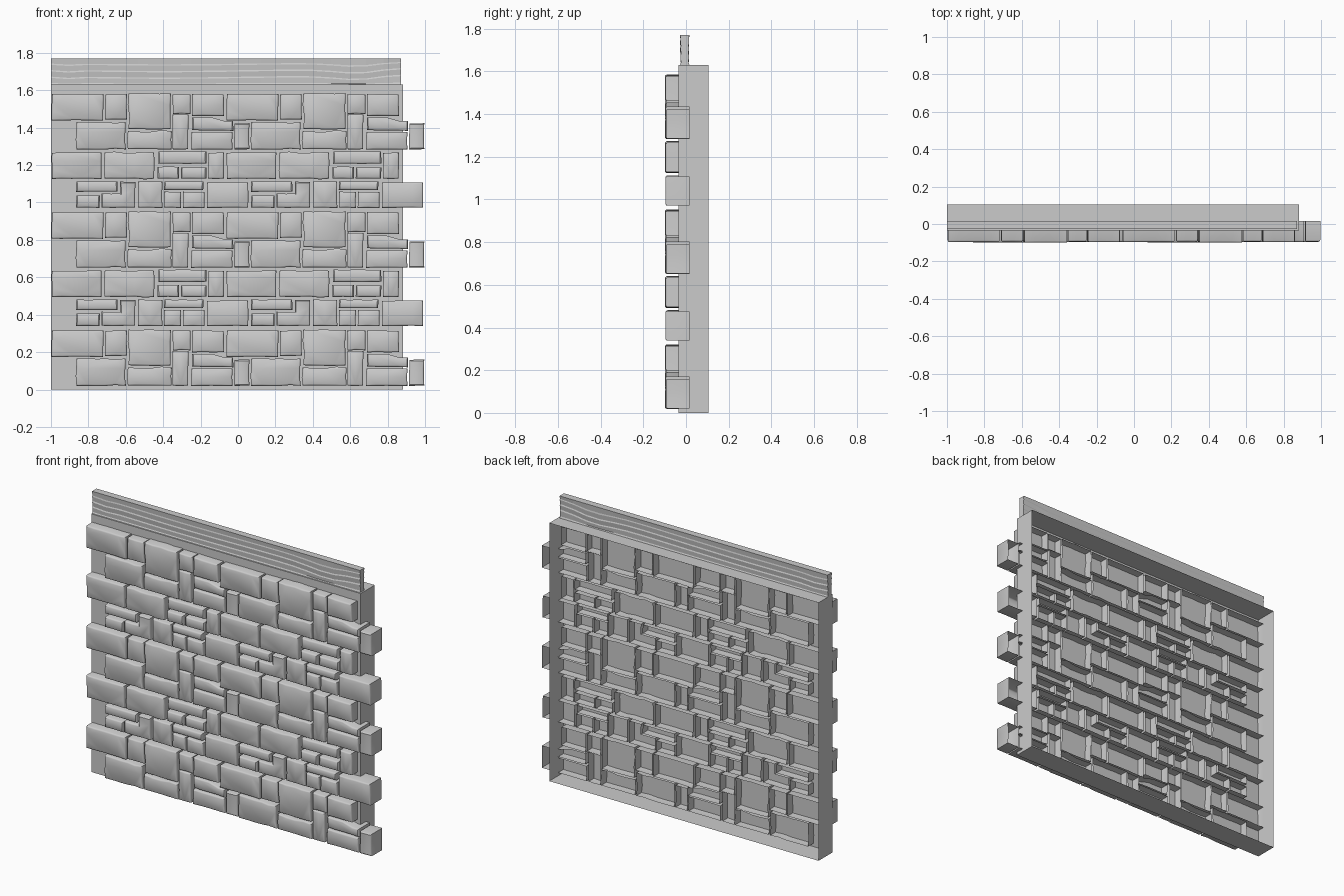
import bpy, bmesh, math, random
from mathutils import Vector

if "Cube" in bpy.data.objects:
    bpy.data.objects.remove(bpy.data.objects["Cube"])

random.seed(4)


def finish(bm, name, loc=(0, 0, 0), smooth=None):
    me = bpy.data.meshes.new(name)
    bm.to_mesh(me)
    bm.free()
    ob = bpy.data.objects.new(name, me)
    bpy.context.collection.objects.link(ob)
    ob.location = loc
    if smooth:
        bpy.ops.object.select_all(action='DESELECT')
        bpy.context.view_layer.objects.active = ob
        ob.select_set(True)
        bpy.ops.object.shade_smooth_by_angle(angle=math.radians(smooth))
    return ob


def rect(x0, z0, x1, z1):
    return [(x0, z0), (x1, z0), (x1, z1), (x0, z1)]


def add_stone(bm, outline, rough):
    """Hollow stone, open at the back, with a chipped outline and rounded front rim."""
    wobble = 0.005 if rough else 0.0012
    front = -0.091 if rough else random.uniform(-0.089, -0.085)
    pts = []
    for i, a in enumerate(outline):
        a = Vector(a) / 100
        b = Vector(outline[(i + 1) % len(outline)]) / 100
        n = max(1, round((b - a).length / 0.055))
        for k in range(n):
            p = a.lerp(b, k / n)
            w = wobble if k else 0.0015
            pts.append((p.x + random.uniform(-w, w), p.y + random.uniform(-w, w)))
    ring_f = [bm.verts.new((x, front, z)) for x, z in pts]
    ring_b = [bm.verts.new((x, 0.017, z)) for x, z in pts]
    cap = bm.faces.new(ring_f)
    for i in range(len(pts)):
        j = (i + 1) % len(pts)
        bm.faces.new((ring_f[j], ring_f[i], ring_b[i], ring_b[j]))
    bm.normal_update()
    for t, d in ((0.003, 0.005), (0.006, 0.003)):
        bmesh.ops.inset_individual(bm, faces=[cap], thickness=t, depth=d)


def course(name, rects, polys, rough, loc, rows):
    bm = bmesh.new()
    for i, r in enumerate(rects):
        add_stone(bm, rect(*r), i in rough)
    for p in polys:
        add_stone(bm, p, False)
    ob = finish(bm, name, loc, 35)
    for label, count, off in (("across", 2, (0.935, 0, 0)), ("up", rows, (0, 0, 0.632))):
        m = ob.modifiers.new(label, 'ARRAY')
        m.count = count
        m.use_relative_offset = False
        m.use_constant_offset = True
        m.constant_offset_displace = off


# Stone courses, in hundredths of a unit: x0, z0, x1, z1
course_a = [
    (.5, 15.5, 28, 29.5), (29, 16, 40.5, 29.5), (41.5, 11, 64, 30), (65, 19, 74.5, 29.5),
    (75.5, 18, 92.5, 29.5), (13.5, 0, 40, 14.5), (41, 0, 64.5, 9.8), (65, 0, 73.5, 18.5),
    (75, 0, 97, 9.3), (98, 0, 106, 14)]
slanted = [(75.5, 10.3), (97.5, 10), (97.5, 15), (93, 15), (86, 17), (75.5, 17)]
course_b = [
    (.5, 15.5, 27, 29.5), (28.5, 15.5, 55, 29.5), (57.5, 23.5, 83, 30), (57, 15.5, 68.5, 22),
    (69.5, 15.5, 83, 21.5), (84, 15.5, 92.5, 29.5), (13.5, 8.5, 35.5, 14), (13.5, 0, 26, 6.5),
    (46.5, 0, 59.5, 14), (60.5, 9.5, 81.5, 14), (60.5, 0, 69.5, 8.5), (70.5, 0, 82, 8.5),
    (83.5, 0, 105.5, 13.5)]
l_stone = [(27, 0), (45, 0), (45, 14), (37, 14), (37, 7.5), (27, 7.5)]
course("stone_course_large", course_a, [slanted], {2, 5, 6}, (-1, 0, 0.02), 3)
course("stone_course_small", course_b, [l_stone], {1}, (-1, 0, 0.34), 2)

# Wall shell: box with an open back
bm = bmesh.new()
bmesh.ops.create_cube(bm, size=1)
for v in bm.verts:
    v.co = ((v.co.x + .5) * 1.882 - 1, (v.co.y + .5) * 0.141 - 0.036, (v.co.z + .5) * 1.63)
bm.normal_update()
bmesh.ops.delete(bm, geom=[f for f in bm.faces if f.normal.y > 0.9], context='FACES_ONLY')
finish(bm, "wall_shell")

# Wooden top plank: closed loops of wavy grain ridges swept along x
cols = 20
lines = (0, 0.008, 0.035, 0.042, 0.07, 0.077, 0.105, 0.112, 0.14)
relief = (0, 0.004, 0.002, 0.005, 0.001, 0.004, 0.001, 0.003, 0)
bm = bmesh.new()
rings = []
for c in range(cols + 1):
    x = -1 + 1.872 * c / cols
    knot = 0.014 * math.exp(-((x - 0.85) / 0.1) ** 2) - 0.014 * math.exp(-((x - 0.62) / 0.14) ** 2)
    wave = knot + 0.004 * math.sin(4 * x) - 0.008 * math.exp(-((x + 0.92) / 0.07) ** 2)
    zs = [1.63 + h + wave * min(1, 5 * h * (0.14 - h) / 0.02) * (0 < h < 0.14) for h in lines]
    zs = [1.63 + max(0, min(0.138, z - 1.63)) if 0 < k < 8 else z for k, z in enumerate(zs)]
    ring = [bm.verts.new((x, -0.028 + d, z)) for z, d in zip(zs, relief)]
    ring += [bm.verts.new((x, 0.016 - d, z)) for z, d in reversed(list(zip(zs, relief)))]
    rings.append(ring)
for a, b in zip(rings, rings[1:]):
    for i in range(len(a)):
        j = (i + 1) % len(a)
        bm.faces.new((a[i], b[i], b[j], a[j]))
bm.faces.new(rings[0])
bm.faces.new(rings[-1])
bmesh.ops.recalc_face_normals(bm, faces=bm.faces)
finish(bm, "top_plank")
